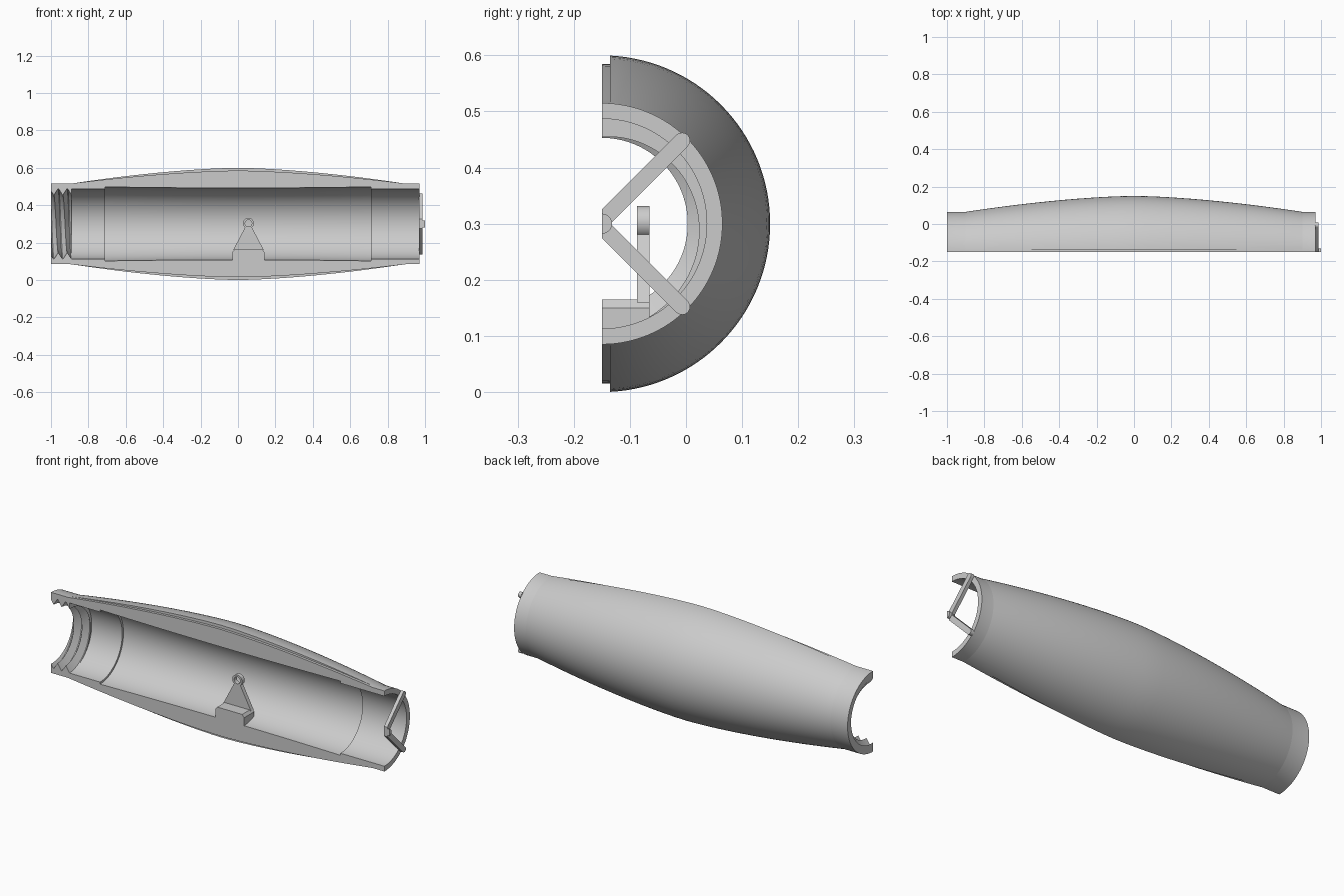
import bpy, bmesh
from math import sin, cos, pi, radians
from mathutils import Vector

if "Cube" in bpy.data.objects:
    bpy.data.objects.remove(bpy.data.objects["Cube"])

AXIS_Y, AXIS_Z = -0.15, 0.3
SEGMENTS = 64

grey = bpy.data.materials.new("light grey")
grey.use_nodes = True
grey.diffuse_color = (0.6, 0.6, 0.6, 1)
grey.node_tree.nodes["Principled BSDF"].inputs["Base Color"].default_value = grey.diffuse_color


def trim(bm, point, normal):
    """Remove everything on the positive side of a plane and close the cut."""
    geom = bm.verts[:] + bm.edges[:] + bm.faces[:]
    cut = bmesh.ops.bisect_plane(bm, geom=geom, plane_co=point, plane_no=normal,
                                 clear_outer=True, dist=1e-5)
    edges = [e for e in cut["geom_cut"] if isinstance(e, bmesh.types.BMEdge)]
    bmesh.ops.holes_fill(bm, edges=[e for e in edges if e.is_boundary], sides=0)


def finish(bm, name):
    bmesh.ops.recalc_face_normals(bm, faces=bm.faces[:])
    mesh = bpy.data.meshes.new(name)
    bm.to_mesh(mesh)
    bm.free()
    mesh.materials.append(grey)
    obj = bpy.data.objects.new(name, mesh)
    bpy.context.collection.objects.link(obj)
    bpy.ops.object.select_all(action='DESELECT')
    obj.select_set(True)
    bpy.context.view_layer.objects.active = obj
    bpy.ops.object.shade_smooth_by_angle(angle=radians(25))
    return obj


def half_lathe(section, lead=0.0):
    """Sweep an (x, radius) outline half a turn, with optional helical lead."""
    bm = bmesh.new()
    rings = []
    for i in range(SEGMENTS + 1):
        a = pi * i / SEGMENTS
        rings.append([bm.verts.new((x + lead * i / SEGMENTS,
                                    AXIS_Y + r * sin(a), AXIS_Z + r * cos(a)))
                      for x, r in section])
    for r0, r1 in zip(rings, rings[1:]):
        for j in range(len(section)):
            k = (j + 1) % len(section)
            bm.faces.new((r0[j], r0[k], r1[k], r1[j]))
    bm.faces.new(rings[0])
    bm.faces.new(rings[-1])
    return bm


def prism(outline, offset):
    """Extrude a planar outline by an offset vector."""
    bm = bmesh.new()
    base = bm.faces.new([bm.verts.new(p) for p in outline])
    new = bmesh.ops.extrude_face_region(bm, geom=[base], use_keep_orig=True)["geom"]
    bmesh.ops.translate(bm, vec=offset,
                        verts=[v for v in new if isinstance(v, bmesh.types.BMVert)])
    return bm


def bulge(x, middle):
    return middle - (middle - 0.215) * abs(x / 0.9) ** 1.6


# Barrel core: thick half tube with a slightly wider middle bore
stations = [0.9 * i / 16 for i in range(-16, 17)]
bore = [(0.71 * i / 6, 0.192 + 0.006 * (i / 6) ** 2) for i in range(6, -7, -1)]
core = [(-1, 0.215)] + [(x, bulge(x, 0.285)) for x in stations] + [(0.97, 0.215)]
core += [(0.97, 0.187), (0.71, 0.187)] + bore + [(-0.71, 0.187), (-1, 0.187)]
finish(half_lathe(core), "barrel_core")

# Outer skin: thin bulged layer stopping short of the cut face
skin = [(x, bulge(x, 0.3)) for x in stations]
skin += [(x, bulge(x, 0.285)) for x in reversed(stations[1:-1])]
bm = half_lathe(skin)
trim(bm, (0, -0.135, 0), (0, -1, 0))
finish(bm, "outer_skin")

# Helical thread at the right-hand mouth
PITCH = 0.048
for k in range(-1, 3):
    x = -0.985 + PITCH * k
    bm = half_lathe([(x - PITCH / 2, 0.19), (x, 0.153), (x + PITCH / 2, 0.19)], PITCH / 2)
    trim(bm, (-1, 0, 0), (-1, 0, 0))
    trim(bm, (-0.89, 0, 0), (1, 0, 0))
    if bm.faces:
        finish(bm, f"thread_ridge_{k + 2}")
    else:
        bm.free()

# Bracket: block, tapered plate and eyelet
EYE_X, EYE_Z = 0.056, 0.303
block = [(-0.029, 0.105), (-0.029, 0.15), (-0.018, 0.165),
         (0.13, 0.165), (0.141, 0.15), (0.141, 0.105)]
finish(prism([(x, AXIS_Y, z) for x, z in block], (0, 0.085, 0)), "bracket_block")
plate = [(-0.026, 0.16), (0.138, 0.16), (EYE_X + 0.018, 0.282), (EYE_X - 0.018, 0.282)]
finish(prism([(x, -0.087, z) for x, z in plate], (0, 0.022, 0)), "bracket_plate")

bm = bmesh.new()
loops = []
for y, r in ((-0.087, 0.029), (-0.065, 0.029), (-0.065, 0.018), (-0.087, 0.018)):
    loops.append([bm.verts.new((EYE_X + r * cos(2 * pi * i / 32), y,
                                EYE_Z + r * sin(2 * pi * i / 32))) for i in range(32)])
for j in range(4):
    a, b = loops[j], loops[(j + 1) % 4]
    for i in range(32):
        n = (i + 1) % 32
        bm.faces.new((a[i], a[n], b[n], b[i]))
finish(bm, "bracket_eyelet")

# Two round-ended struts across the left-hand mouth, mirrored about the axis
for name, side in (("upper_strut", 1), ("lower_strut", -1)):
    outline = []
    for y, z, start in ((-0.007, 0.148, -pi / 4), (-0.155, 0.0, 3 * pi / 4)):
        for i in range(13):
            a = start + pi * i / 12
            outline.append((0.968, y + 0.0143 * cos(a),
                            AXIS_Z + side * (z + 0.0143 * sin(a))))
    bm = prism(outline, (0.019, 0, 0))
    trim(bm, (0, AXIS_Y, 0), (0, -1, 0))
    finish(bm, name)

# Half-round hinge pin where the struts meet
pin = [(0.968, AXIS_Y + 0.018 * sin(pi * i / 16), AXIS_Z + 0.018 * cos(pi * i / 16))
       for i in range(17)]
finish(prism(pin, (0.032, 0, 0)), "hinge_pin")
